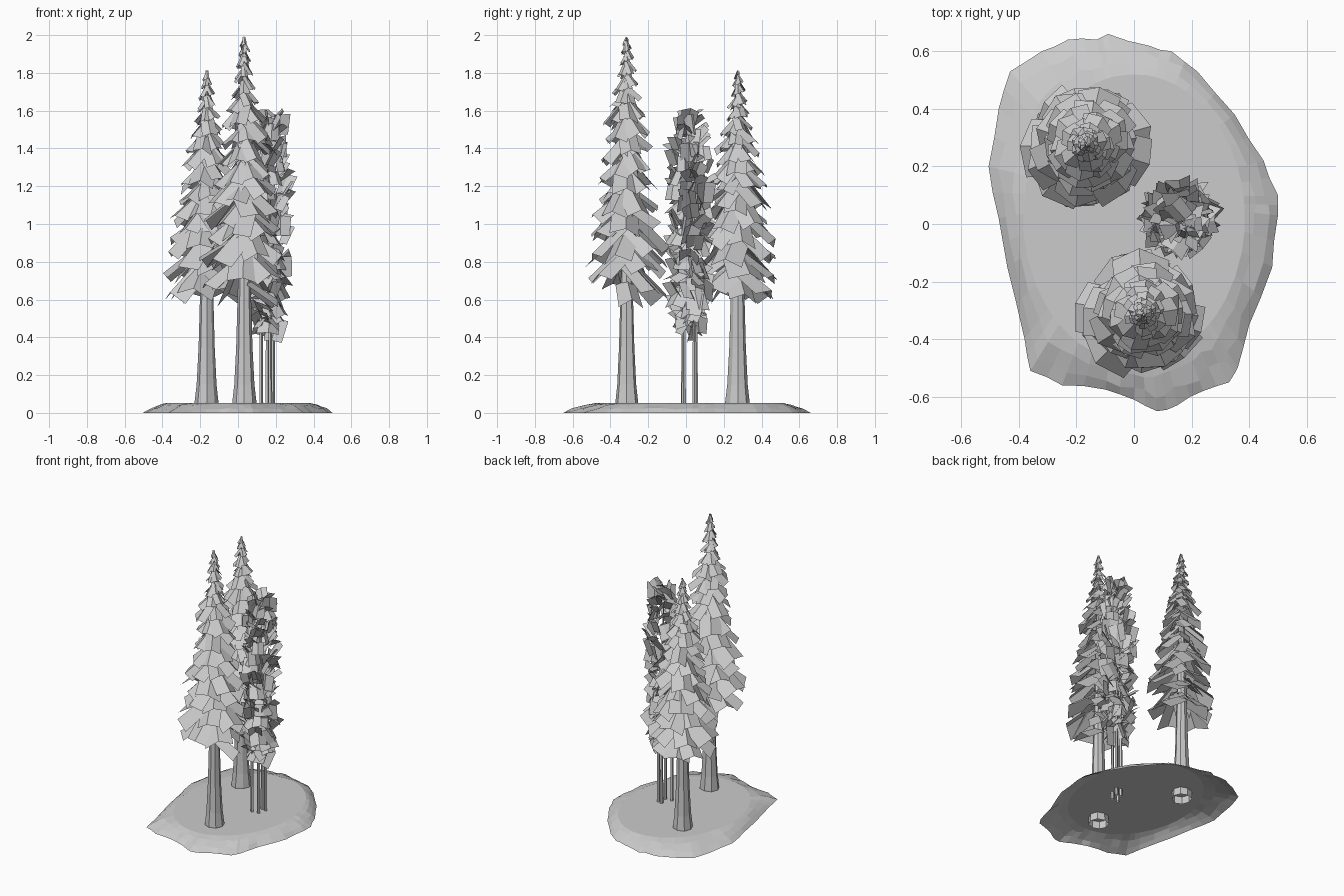
import bpy, bmesh, math, random
from mathutils import Vector, Matrix

if "Cube" in bpy.data.objects:
    bpy.data.objects.remove(bpy.data.objects["Cube"])

random.seed(7)
U = random.uniform

grey = bpy.data.materials.new("soft grey")
grey.diffuse_color = (0.6, 0.6, 0.6, 1)
grey.use_nodes = True
grey.node_tree.nodes["Principled BSDF"].inputs["Base Color"].default_value = grey.diffuse_color


def finish(bm, name):
    me = bpy.data.meshes.new(name)
    bm.to_mesh(me)
    bm.free()
    me.materials.append(grey)
    ob = bpy.data.objects.new(name, me)
    bpy.context.collection.objects.link(ob)
    return ob


def lerp_profile(pts, t):
    for (a, ra), (b, rb) in zip(pts, pts[1:]):
        if t <= b:
            return ra + (rb - ra) * (t - a) / (b - a)
    return pts[-1][1]


def bridge(bm, a, b):
    n = len(a)
    for i in range(n):
        j = (i + 1) % n
        bm.faces.new((a[i], a[j], b[j], b[i]))


def column(name, path, sides, wobble=0.0):
    """Tapered stem through (x, y, z, radius) rings."""
    bm = bmesh.new()
    k = [1 + U(-wobble, wobble) for _ in range(sides)]
    rings = []
    for x, y, z, r in path:
        rings.append([bm.verts.new((x + r * k[i] * math.cos(math.tau * i / sides),
                                    y + r * k[i] * math.sin(math.tau * i / sides), z))
                      for i in range(sides)])
    for a, b in zip(rings, rings[1:]):
        bridge(bm, a, b)
    bm.faces.new(rings[-1])
    return finish(bm, name)


def card(bm, root, tip, w0, w1, fold, roll=0.0):
    """Folded leaf card: two quads meeting at a raised ridge."""
    d = (tip - root).normalized()
    side = Matrix.Rotation(roll, 3, d) @ Vector((0, 0, 1)).cross(d).normalized()
    up = d.cross(side)
    r, t = bm.verts.new(root), bm.verts.new(tip)
    for s in (1, -1):
        a = bm.verts.new(root + side * s * w0 / 2 - up * fold * w0)
        b = bm.verts.new(tip + side * s * w1 / 2 - up * fold * w1 - d * U(-0.1, 0.15) * w1)
        bm.faces.new((r, t, b, a) if s > 0 else (r, a, b, t))


# Island: irregular open shell with rounded rim and flat top
outline = [(-.09, .66), (.05, .62), (.13, .6), (.22, .53), (.35, .38), (.45, .22), (.5, .1),
           (.5, .03), (.48, -.15), (.4, -.35), (.36, -.5), (.33, -.55), (.24, -.58), (.15, -.63),
           (.08, -.65), (0, -.61), (-.1, -.575), (-.25, -.56), (-.36, -.51), (-.38, -.4),
           (-.44, -.15), (-.47, .02), (-.505, .2), (-.47, .4), (-.43, .53), (-.32, .6),
           (-.23, .64), (-.13, .64)]
fine = []
for (x, y), (x2, y2) in zip(outline, outline[1:] + outline[:1]):
    fine += [(x, y), ((x + x2) / 2 * U(.99, 1.012), (y + y2) / 2 * U(.99, 1.012))]
bm = bmesh.new()
outer, mid, rim, top = [], [], [], []
for x, y in reversed(fine):
    outer.append(bm.verts.new((x, y, 0)))
    a = math.atan2(y / 0.52, x / 0.40)
    ix, iy = 0.385 * math.cos(a), 0.02 + 0.5 * math.sin(a)
    for ring, f, z in ((mid, U(.22, .4), U(.017, .026)), (rim, U(.62, .72), U(.037, .044))):
        ring.append(bm.verts.new((x + (ix - x) * f, y + (iy - y) * f, z)))
    top.append(bm.verts.new((ix, iy, .052)))
for a, b in ((outer, mid), (mid, rim), (rim, top)):
    bridge(bm, a, b)
cap = bm.faces.new(top)
bmesh.ops.recalc_face_normals(bm, faces=bm.faces)
if cap.normal.z < 0:
    bmesh.ops.reverse_faces(bm, faces=bm.faces)
finish(bm, "island")


# Conifers: flared trunk plus a spiral of drooping cards
CONE = [(0, .215), (.12, .235), (.3, .2), (.45, .165), (.6, .14), (.68, .13), (.76, .09),
        (.85, .065), (.93, .045), (1, .025)]


def conifer(name, x, y, z0, z1):
    column(name + "_trunk", [(x, y, 0, .064), (x, y, .06, .062), (x, y, .15, .052), (x, y, .35, .042),
                             (x, y, .65, .034), (x, y, 1.2, .02), (x, y, z1 - .06, .004)], 8, .1)
    bm = bmesh.new()
    turns, per = 14, 7
    n = turns * per
    for i in range(n):
        u = i / (n - 1)
        t = 1 - (1 - u) ** 1.3
        R = lerp_profile(CONE, t) * U(.82, 1.06)
        a = math.tau * i / per + math.tau * .5 / per * (i // per) + U(-.2, .2)
        z = z0 + .05 + (z1 - z0 - .1) * t + U(-.03, .04) * (1 - t)
        drop = .03 + U(.4, .75) * R
        c, s = math.cos(a), math.sin(a)
        root = Vector((x + c * R * .12, y + s * R * .12, z + drop))
        tip = Vector((x + c * R, y + s * R, z))
        w = math.tau * R / per * U(.8, 1.0)
        card(bm, root, tip, w * .85, w, U(.22, .34), U(-.25, .25))
    finish(bm, name + "_foliage")


conifer("rear_conifer", -.165, .275, .55, 1.82)
conifer("front_conifer", .033, -.315, .57, 2.0)

# Slender tree: thin stems and a loose column of tilted cards
for i, (x, y, h) in enumerate([(.122, -.015, 1.2), (.155, .052, 1.3), (.185, .045, 1.45), (.17, -.012, 1.1)]):
    column(f"slender_stem_{i + 1}", [(x, y, 0, .012), (x, y, .5, .009), (.16, .02, h, .004)], 5)

CLUMP = [(0, .055), (.12, .1), (.3, .11), (.36, .095), (.5, .115), (.68, .12),
         (.85, .1), (.93, .075), (1, .04)]
bm = bmesh.new()
N = 125
for i in range(N):
    t = i / (N - 1)
    R = lerp_profile(CLUMP, t) * U(.7, 1.08)
    a = i * 2.4 + U(-.3, .3)
    z = .45 + 1.14 * t
    out = Vector((math.cos(a), math.sin(a), 0))
    centre = Vector((.15 + .02 * t, .02, z)) + out * R * .8
    lift = U(.4, 1.1) * (1 if U(0, 1) < .3 + .5 * t else -1)
    d = (out * U(.2, .7) + Vector((U(-.4, .4), U(-.4, .4), lift))).normalized()
    size = U(.095, .135) * (1 - .25 * t)
    card(bm, centre - d * size * .6, centre + d * size * .45, size * .85, size, U(.12, .28), U(-.4, .4))
finish(bm, "slender_foliage")
